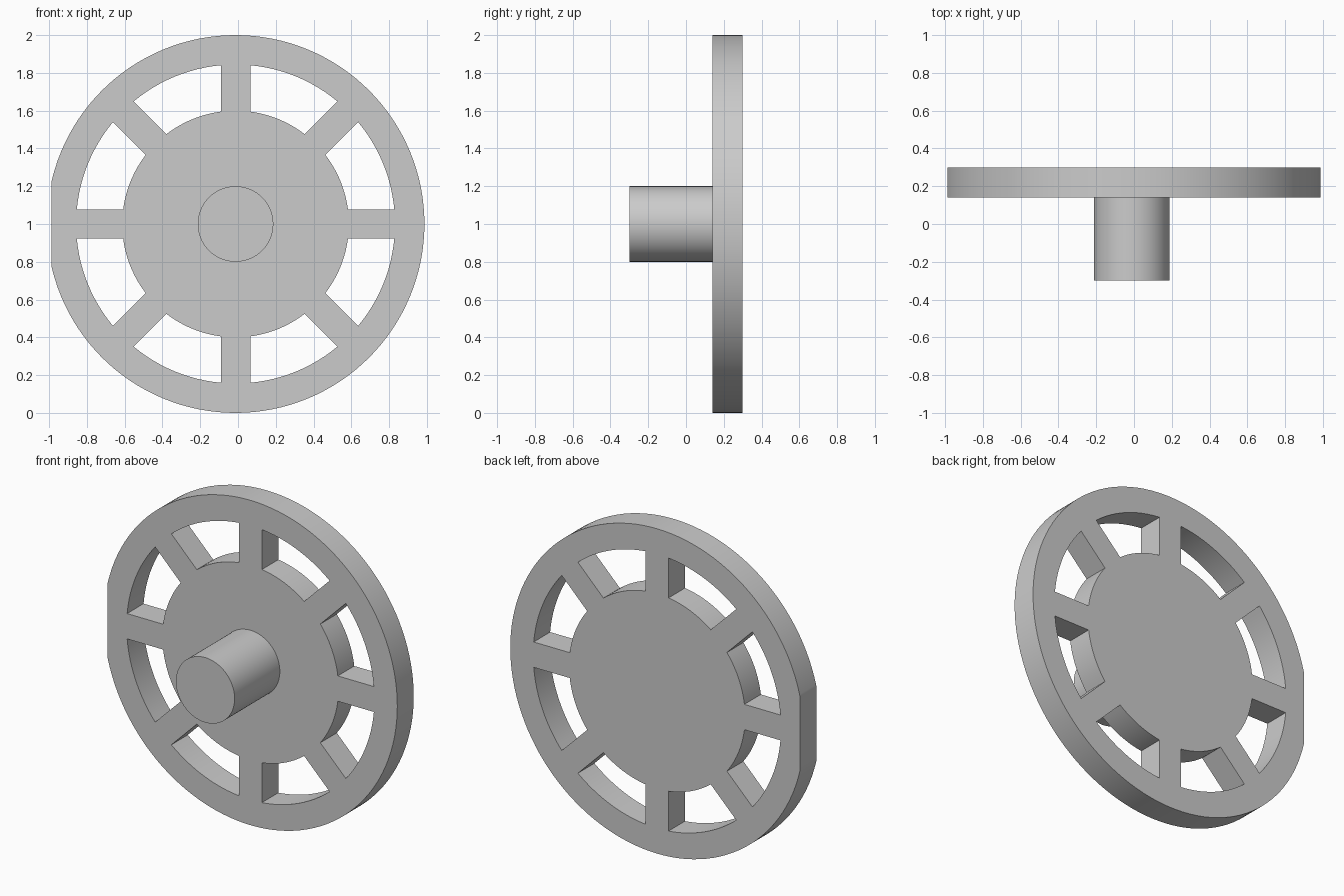
import bpy
import bmesh
from math import asin, cos, sin, pi
from mathutils import Matrix, Vector

cube = bpy.data.objects.get("Cube")
if cube:
    bpy.data.objects.remove(cube, do_unlink=True)

CENTRE = Vector((-0.013, 0, 1))
FRONT, BACK, SHAFT_END = 0.14, 0.30, -0.30
OUTER, INNER, HUB, SHAFT = 1.0, 0.844, 0.6, 0.2
HALF_SPOKE = 0.078
SPOKES, STEPS = 8, 12

grey = bpy.data.materials.new("light grey")
grey.use_nodes = True
colour = (0.6, 0.6, 0.6, 1)
grey.diffuse_color = colour
grey.node_tree.nodes["Principled BSDF"].inputs["Base Color"].default_value = colour


def finish(bm, name):
    bmesh.ops.recalc_face_normals(bm, faces=bm.faces[:])
    mesh = bpy.data.meshes.new(name)
    bm.to_mesh(mesh)
    bm.free()
    mesh.materials.append(grey)
    obj = bpy.data.objects.new(name, mesh)
    bpy.context.collection.objects.link(obj)
    bpy.ops.object.select_all(action="DESELECT")
    obj.select_set(True)
    bpy.context.view_layer.objects.active = obj
    bpy.ops.object.shade_smooth_by_angle(angle=pi / 6)
    return obj


# Wheel plate: hub disc, spokes and rim drawn flat, then thickened
bm = bmesh.new()


def arc(radius, start, end, steps):
    angles = [start + (end - start) * i / steps for i in range(steps + 1)]
    return [bm.verts.new(CENTRE + Vector((radius * cos(a), FRONT, radius * sin(a))))
            for a in angles]


sector = 2 * pi / SPOKES
hub_gap, rim_gap = asin(HALF_SPOKE / HUB), asin(HALF_SPOKE / INNER)
windows = []
for k in range(SPOKES):
    a, b = k * sector, (k + 1) * sector
    windows.append((arc(HUB, a + hub_gap, b - hub_gap, STEPS),
                    arc(INNER, a + rim_gap, b - rim_gap, STEPS),
                    arc(OUTER, a + rim_gap, b - rim_gap, STEPS)))

for k, (hub, inner, outer) in enumerate(windows):
    next_hub, next_inner, next_outer = windows[(k + 1) % SPOKES]
    for i in range(STEPS):
        bm.faces.new((inner[i], outer[i], outer[i + 1], inner[i + 1]))
    b = (k + 1) * sector
    middle = arc(OUTER, b - rim_gap / 2, b + rim_gap / 2, 2)
    bm.faces.new([inner[-1], outer[-1]] + middle + [next_outer[0], next_inner[0]])
    bm.faces.new((hub[-1], inner[-1], next_inner[0], next_hub[0]))
bm.faces.new([v for hub, _, _ in windows for v in hub])

thick = bmesh.ops.extrude_face_region(bm, geom=bm.faces[:], use_keep_orig=True)
moved = [g for g in thick["geom"] if isinstance(g, bmesh.types.BMVert)]
bmesh.ops.translate(bm, verts=moved, vec=(0, BACK - FRONT, 0))

# Flat on the right edge of the rim
cut = bmesh.ops.bisect_plane(bm, geom=bm.verts[:] + bm.edges[:] + bm.faces[:],
                             plane_co=(-0.987, 0, 0), plane_no=(-1, 0, 0),
                             clear_outer=True)
edges = [g for g in cut["geom_cut"] if isinstance(g, bmesh.types.BMEdge)]
bmesh.ops.holes_fill(bm, edges=edges, sides=0)
finish(bm, "wheel_plate")

# Shaft standing out from the front of the hub
bm = bmesh.new()
length = FRONT - SHAFT_END
place = Matrix.Translation(CENTRE + Vector((0, (FRONT + SHAFT_END) / 2, 0)))
bmesh.ops.create_cone(bm, cap_ends=True, segments=96, radius1=SHAFT, radius2=SHAFT,
                      depth=length, matrix=place @ Matrix.Rotation(pi / 2, 4, "X"))
finish(bm, "shaft")
